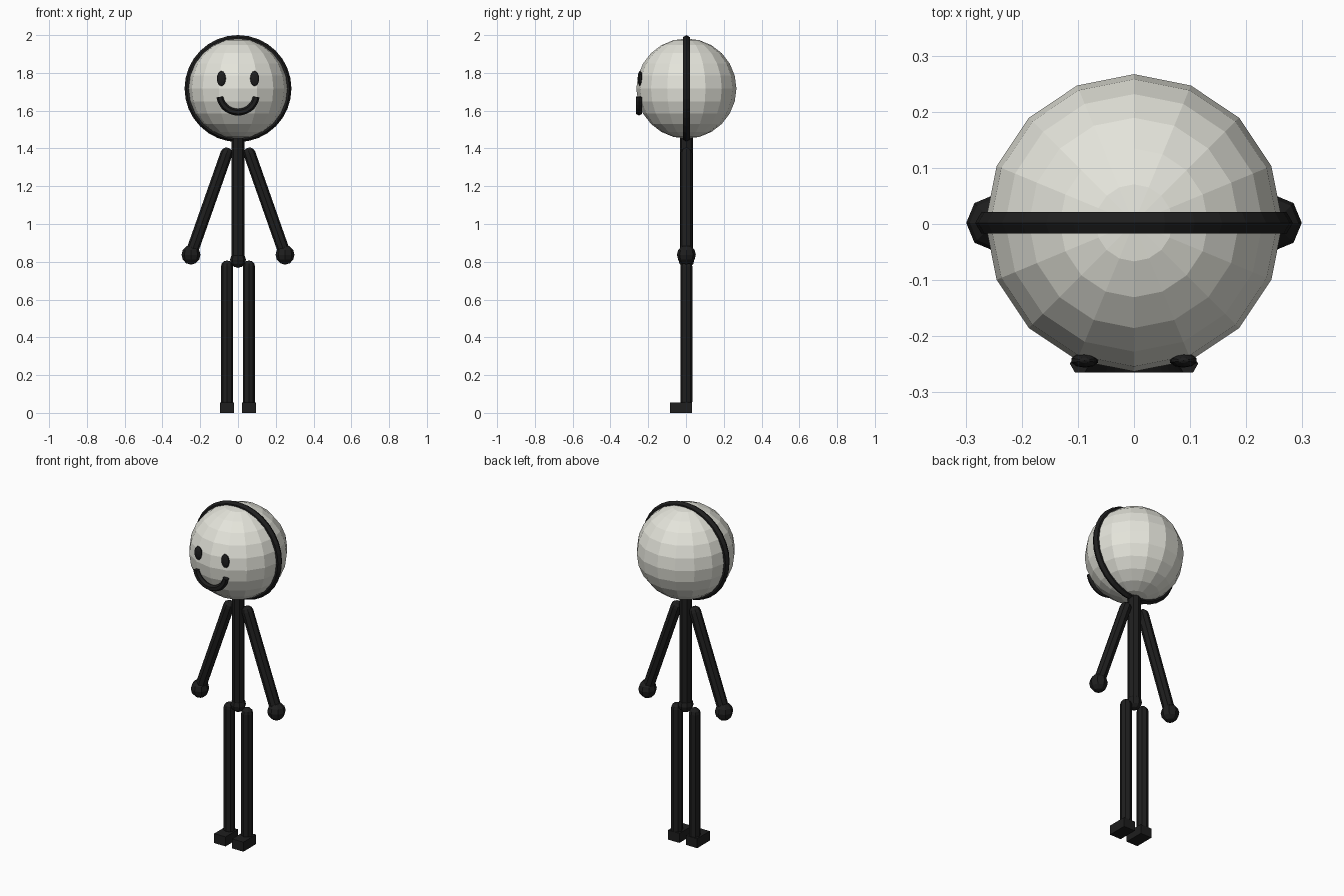
import bpy, bmesh
from math import sin, cos, pi, radians
from mathutils import Vector, Matrix

cube = bpy.data.objects.get("Cube")
if cube:
    bpy.data.objects.remove(cube, do_unlink=True)

Y = 0.002  # depth of the figure's centre plane


def material(name, rgb):
    m = bpy.data.materials.new(name)
    m.use_nodes = True
    m.diffuse_color = (*rgb, 1)
    m.node_tree.nodes["Principled BSDF"].inputs["Base Color"].default_value = (*rgb, 1)
    return m


black = material("soft black", (0.013, 0.013, 0.013))
white = material("warm white", (0.78, 0.78, 0.71))


def finish(name, bm, mat):
    bmesh.ops.recalc_face_normals(bm, faces=bm.faces[:])
    me = bpy.data.meshes.new(name)
    bm.to_mesh(me)
    bm.free()
    me.materials.append(mat)
    ob = bpy.data.objects.new(name, me)
    bpy.context.collection.objects.link(ob)
    return ob


def ball(name, centre, size, segs, rings, mat=black):
    bm = bmesh.new()
    bmesh.ops.create_uvsphere(
        bm, u_segments=segs, v_segments=rings, radius=1,
        matrix=Matrix.Translation(centre) @ Matrix.Diagonal((*size, 1)))
    return finish(name, bm, mat)


def capsule(name, start, end, radius, sides=8, steps=3):
    """Round-ended limb; start and end are the centres of its caps."""
    start, end = Vector(start), Vector(end)
    axis = end - start
    angles = [i * pi / 2 / steps for i in range(steps + 1)]
    profile = [(radius * sin(a), -radius * cos(a)) for a in angles]
    profile += [(r, axis.length - z) for r, z in reversed(profile)]
    bm = bmesh.new()
    verts = [bm.verts.new((r, 0, z)) for r, z in profile]
    edges = [bm.edges.new(pair) for pair in zip(verts, verts[1:])]
    bmesh.ops.spin(bm, geom=verts + edges, cent=(0, 0, 0), axis=(0, 0, 1),
                   angle=2 * pi, steps=sides, use_merge=True)
    bmesh.ops.remove_doubles(bm, verts=bm.verts[:], dist=0.0005)
    turn = axis.to_track_quat('Z', 'Y').to_matrix().to_4x4()
    bm.transform(Matrix.Translation(start) @ turn)
    return finish(name, bm, black)


def arc_tube(name, centre, major, minor, first, last, steps, sides=6):
    """Faceted tube swept round an arc that faces the front."""
    bm = bmesh.new()
    closed = abs(last - first) >= 360
    rows = []
    for i in range(steps + (not closed)):
        a = radians(first + (last - first) * i / steps)
        row = []
        for j in range(sides):
            b = 2 * pi * j / sides
            r = major + minor * cos(b)
            row.append(bm.verts.new(Vector(centre) + Vector((r * cos(a), minor * sin(b), r * sin(a)))))
        rows.append(row)
    for p, q in zip(rows, rows[1:] + (rows[:1] if closed else [])):
        for j in range(sides):
            k = (j + 1) % sides
            bm.faces.new((p[j], p[k], q[k], q[j]))
    if not closed:
        bm.faces.new(rows[0])
        bm.faces.new(rows[-1])
    return finish(name, bm, black)


# Head with its surrounding ring
ball("head", (0, Y, 1.717), (0.265, 0.265, 0.265), 16, 12, white)
arc_tube("head_ring", (0, Y, 1.717), 0.261, 0.022, 0, 360, 32)

# Smile
arc_tube("mouth", (0, -0.249, 1.69), 0.098, 0.018, -170, -10, 14)

# Torso and hips
capsule("torso", (0, Y, 0.81), (0, Y, 1.45), 0.035)
ball("hips", (0, Y, 0.81), (0.042, 0.042, 0.042), 8, 6)

# Paired parts
for side, s in (("left", 1), ("right", -1)):
    ball(side + "_eye", (s * 0.088, -0.243, 1.77), (0.025, 0.013, 0.04), 10, 8)
    capsule(side + "_arm", (s * 0.061, Y, 1.373), (s * 0.245, Y, 0.85), 0.032)
    ball(side + "_hand", (s * 0.249, Y, 0.837), (0.05, 0.05, 0.052), 8, 6)
    capsule(side + "_leg", (s * 0.058, Y, 0.06), (s * 0.058, Y, 0.775), 0.032)
    bm = bmesh.new()
    bmesh.ops.create_cube(
        bm, size=1,
        matrix=Matrix.Translation((s * 0.058, -0.027, 0.028)) @ Matrix.Diagonal((0.074, 0.117, 0.056, 1)))
    finish(side + "_foot", bm, black)
